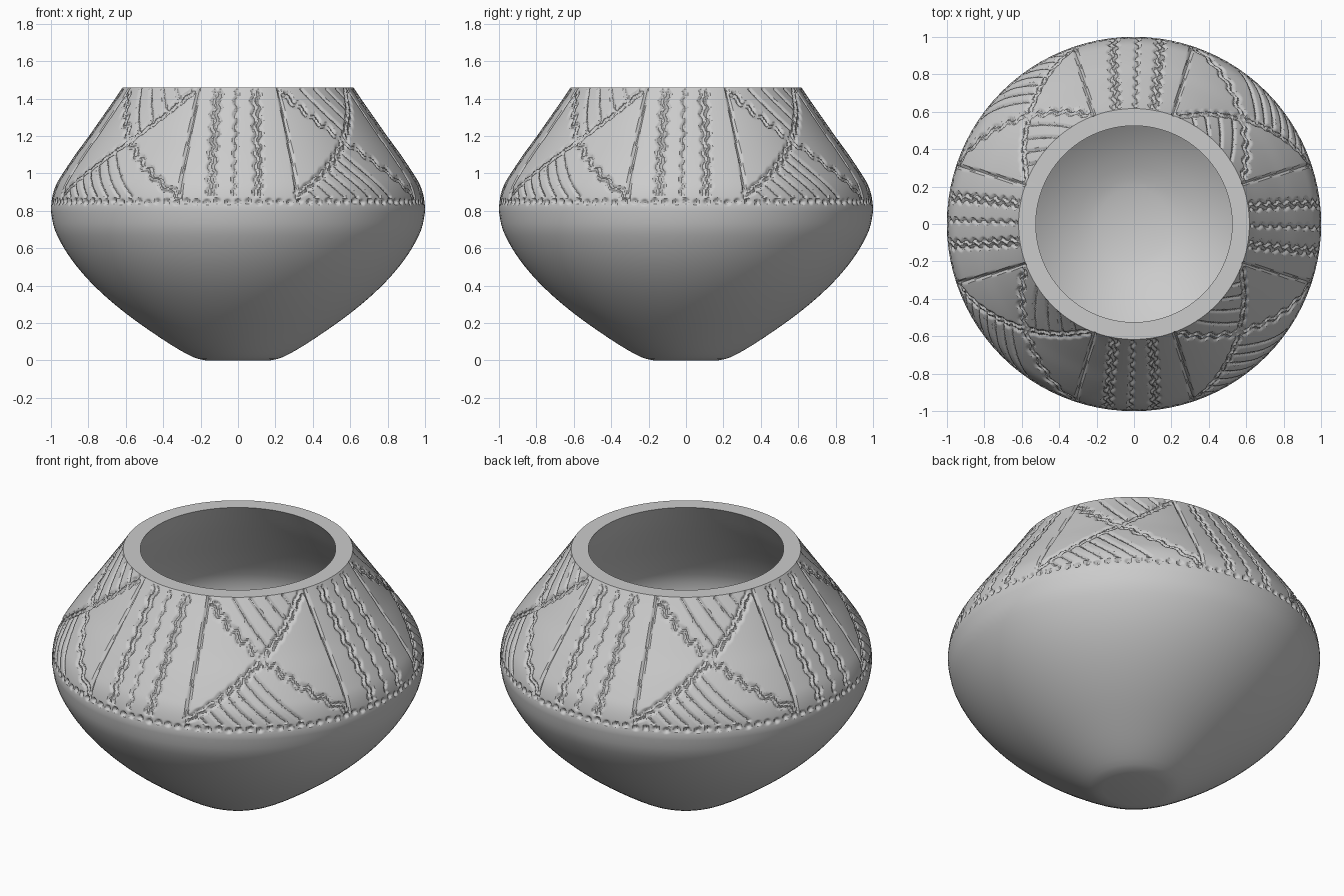
import bpy, math
from mathutils import Vector, kdtree

if "Cube" in bpy.data.objects:
    bpy.data.objects.remove(bpy.data.objects["Cube"])

COARSE, FINE, ROWS = 96, 768, 92


def smooth_profile(pts, n):
    """Catmull-Rom curve through (radius, z) points, n + 1 samples."""
    p = [Vector(q) for q in pts]
    p = [2 * p[0] - p[1]] + p + [2 * p[-1] - p[-2]]
    out = []
    for i in range(n + 1):
        u = i / n * (len(pts) - 1)
        k = min(int(u), len(pts) - 2)
        t = u - k
        a, b, c, d = p[k:k + 4]
        out.append(0.5 * (2 * b + (c - a) * t + (2 * a - 5 * b + 4 * c - d) * t * t
                          + (3 * b - a - 3 * c + d) * t ** 3))
    return out


# Profiles: base up to belly, decorated shoulder, inside wall down to the floor
lower = smooth_profile([(0.17, 0), (0.24, 0.018), (0.36, 0.085), (0.53, 0.2), (0.66, 0.3),
                        (0.77, 0.4), (0.86, 0.5), (0.93, 0.6), (0.98, 0.7), (0.999, 0.79),
                        (1.0, 0.82)], 30)[:-1]
shoulder = smooth_profile([(1.0, 0.82), (0.992, 0.88), (0.972, 0.94), (0.937, 1.0),
                           (0.87, 1.1), (0.797, 1.2), (0.727, 1.3), (0.657, 1.4),
                           (0.617, 1.46)], ROWS)
inner = smooth_profile([(0.525, 1.46), (0.61, 1.32), (0.69, 1.2), (0.82, 1.0), (0.885, 0.82),
                        (0.82, 0.6), (0.66, 0.4), (0.45, 0.23), (0.25, 0.13), (0.1, 0.1)], 28)


def on_pot(theta, r, z):
    return Vector((r * math.sin(theta), -r * math.cos(theta), z))


def radius(z):
    for a, b in zip(shoulder, shoulder[1:]):
        if z <= b.y:
            return a.x + (b.x - a.x) * (z - a.y) / (b.y - a.y)
    return shoulder[-1].x


# Incised marks, gathered as (point, groove radius, depth)
marks = []


def stroke(p0, p1, offset=0.0, amp=0.0, wave=0.085, width=0.0115, depth=0.011):
    """Scratch from p0 to p1 in (angle, z), repeated on all four sides."""
    rm = radius((p0[1] + p1[1]) / 2)
    tx, tz = (p1[0] - p0[0]) * rm, (p1[1] - p0[1]) * 1.22
    length = math.hypot(tx, tz)
    nx, nz = -tz / length, tx / length
    n = max(2, int(length / 0.004))
    for i in range(n + 1):
        t = i / n
        o = offset + amp * math.sin(2 * math.pi * t * length / wave)
        z = p0[1] + (p1[1] - p0[1]) * t + nz * o / 1.22
        z = min(z, 1.452)
        r = radius(z)
        th = p0[0] + (p1[0] - p0[0]) * t + nx * o / r
        for q in range(4):
            marks.append((on_pot(th + q * math.pi / 2, r, z), width, depth))


# Wavy upright lines: double, single, double
for top, bottom, offsets in ((-0.175, -0.142, (-0.016, 0.016)), (-0.015, -0.02, (0,)),
                             (0.15, 0.11, (-0.016, 0.016))):
    for o in offsets:
        stroke((top, 1.44), (bottom, 0.885), o, 0.009)
# Straight borders of the panels
stroke((-0.345, 1.455), (-0.315, 0.87))
stroke((0.355, 1.455), (0.32, 0.87))

# Crossed panels between the uprights
C = -math.pi / 4
UR, LL = (C + 0.385, 1.44), (C - 0.46, 0.885)
UL, LR = (C - 0.39, 1.425), (C + 0.45, 0.88)
for o in (-0.014, 0.014):
    stroke(UR, LL, o, 0.004, 0.07)
    stroke(UL, LR, o, 0.011, 0.1)


def hatch(t, z_end):
    a = UR[0] + (LL[0] - UR[0]) * t
    z = UR[1] + (LL[1] - UR[1]) * t
    stroke((a, z), (a - (z_end - z) * 1.1, z_end), width=0.011)


for i in range(7):
    hatch(0.57 + i * 0.06, 0.878)
for i in range(4):
    hatch(0.1 + i * 0.1, 1.45)

# Ring of pricked dots below the panels
for i in range(112):
    z = 0.85 + 0.004 * math.sin(i * 2.3)
    marks.append((on_pot(i * 2 * math.pi / 112, radius(z), z), 0.018, 0.016))

tree = kdtree.KDTree(len(marks))
for i, m in enumerate(marks):
    tree.insert(m[0], i)
tree.balance()

# Revolve the profiles
verts, faces, rings = [], [], []


def add_ring(n, point):
    rings.append((len(verts), n))
    verts.extend(point(2 * math.pi * i / n) for i in range(n))


for p in lower:
    add_ring(COARSE, lambda th: on_pot(th, p.x, p.y))
for j, p in enumerate(shoulder):
    tan = shoulder[min(j + 1, ROWS)] - shoulder[max(j - 1, 0)]
    tan.normalize()

    def carved(th):
        co = on_pot(th, p.x, p.y)
        _, k, d = tree.find(co)
        _, w, depth = marks[k]
        if d >= w:
            return co
        cut = depth * (1 - (d / w) ** 2)
        return on_pot(th, p.x - tan.y * cut, p.y + tan.x * cut)
    add_ring(FINE, carved)
for p in inner:
    add_ring(COARSE, lambda th: on_pot(th, p.x, p.y))

for (s0, n0), (s1, n1) in zip(rings, rings[1:]):
    n = min(n0, n1)
    k0, k1 = n0 // n, n1 // n
    for i in range(n):
        lo = [s0 + (i * k0 + j) % n0 for j in range(k0 + 1)]
        up = [s1 + (i * k1 + j) % n1 for j in range(k1 + 1)]
        faces.append(lo + up[::-1])
# Base disc and inside floor
faces.append([rings[0][0] + i for i in range(COARSE)][::-1])
floor = len(verts)
verts.append(Vector((0, 0, 0.095)))
s = rings[-1][0]
faces += [(s + i, s + (i + 1) % COARSE, floor) for i in range(COARSE)]

mesh = bpy.data.meshes.new("pot")
mesh.from_pydata([tuple(v) for v in verts], [], faces)
mesh.update()
pot = bpy.data.objects.new("incised_pot", mesh)
bpy.context.collection.objects.link(pot)
bpy.context.view_layer.objects.active = pot
pot.select_set(True)
bpy.ops.object.shade_smooth_by_angle(angle=math.radians(35))
